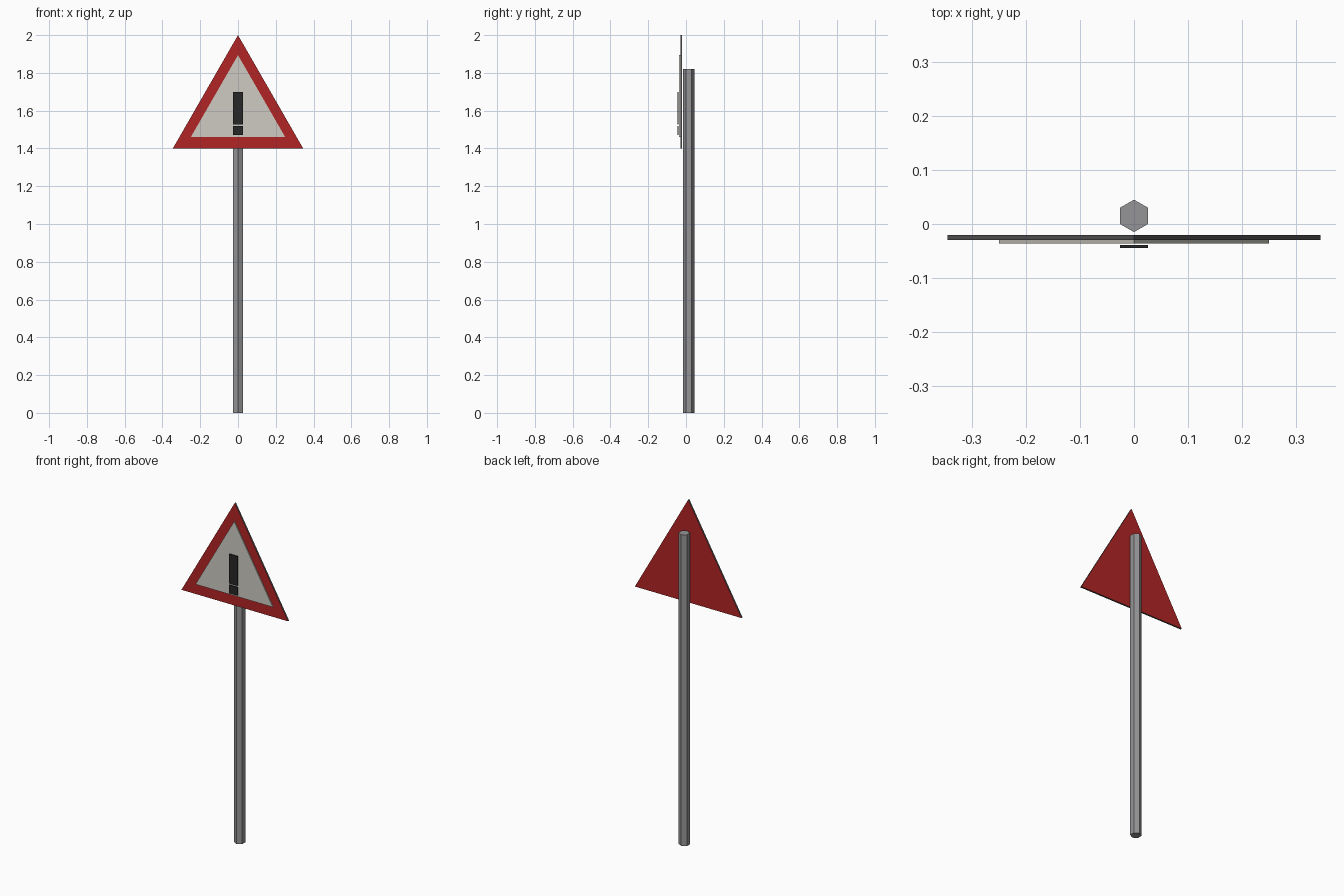
import bpy
import bmesh
import math

cube = bpy.data.objects.get("Cube")
if cube:
    bpy.data.objects.remove(cube, do_unlink=True)


def material(name, colour):
    mat = bpy.data.materials.new(name)
    mat.use_nodes = True
    rgba = (*colour, 1.0)
    mat.diffuse_color = rgba
    bsdf = next(n for n in mat.node_tree.nodes if n.type == "BSDF_PRINCIPLED")
    bsdf.inputs["Base Color"].default_value = rgba
    return mat


red = material("sign red", (0.45, 0.018, 0.018))
white = material("off white", (0.62, 0.60, 0.54))
black = material("symbol black", (0.02, 0.02, 0.022))
dark_grey = material("edge grey", (0.10, 0.10, 0.10))
steel = material("steel grey", (0.30, 0.30, 0.31))


def slab(name, outline, front, back, face_mat, edge_mat=None):
    """Extrude an upright x-z outline from the front y to the back y."""
    bm = bmesh.new()
    face = bm.faces.new([bm.verts.new((x, front, z)) for x, z in outline])
    result = bmesh.ops.extrude_face_region(bm, geom=[face], use_keep_orig=True)
    moved = [g for g in result["geom"] if isinstance(g, bmesh.types.BMVert)]
    bmesh.ops.translate(bm, verts=moved, vec=(0, back - front, 0))
    bmesh.ops.recalc_face_normals(bm, faces=bm.faces)
    mesh = bpy.data.meshes.new(name)
    mesh.materials.append(face_mat)
    if edge_mat:
        mesh.materials.append(edge_mat)
        for f in bm.faces:
            f.material_index = 0 if abs(f.normal.y) > 0.9 else 1
    bm.to_mesh(mesh)
    bm.free()
    obj = bpy.data.objects.new(name, mesh)
    bpy.context.collection.objects.link(obj)
    return obj


def triangle(half, bottom, top):
    return [(-half, bottom), (half, bottom), (0, top)]


def bar(half, bottom, top):
    return [(-half, bottom), (half, bottom), (half, top), (-half, top)]


# Hexagonal pole with one corner facing forward
pole_height = 1.82
bpy.ops.mesh.primitive_cylinder_add(
    vertices=6, radius=0.03, depth=pole_height,
    location=(0, 0.015, pole_height / 2))
pole = bpy.context.object
pole.name = "pole"
pole.data.materials.append(steel)

# Triangular plate with grey rim, and raised inner panel
slab("sign_plate", triangle(0.345, 1.40, 2.0), -0.03, -0.02, red, dark_grey)
slab("inner_panel", triangle(0.25, 1.46, 1.894), -0.036, -0.03, white)

# Warning symbol: long stroke above a short one
slab("symbol_stroke", bar(0.026, 1.527, 1.70), -0.044, -0.039, black)
slab("symbol_dot", bar(0.026, 1.47, 1.519), -0.044, -0.039, black)
